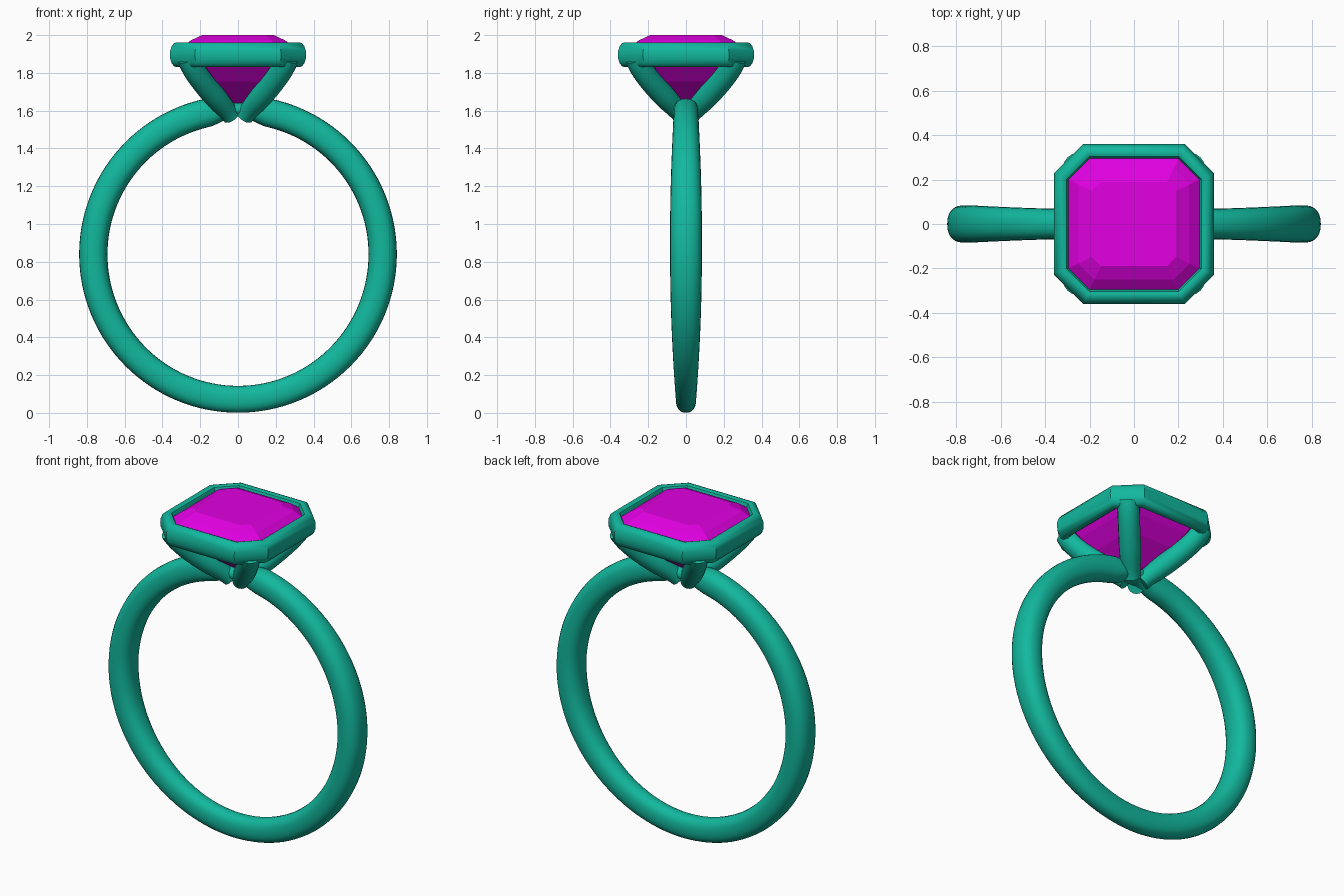
import bpy, math
from mathutils import Vector
from mathutils.geometry import interpolate_bezier

if "Cube" in bpy.data.objects:
    bpy.data.objects.remove(bpy.data.objects["Cube"])


def material(name, rgb):
    m = bpy.data.materials.new(name)
    m.diffuse_color = (*rgb, 1)
    m.use_nodes = True
    m.node_tree.nodes["Principled BSDF"].inputs["Base Color"].default_value = m.diffuse_color
    return m


METAL = material("teal_metal", (0.006, 0.48, 0.34))
GEM = material("magenta_gem", (0.75, 0.0, 0.75))


def loft(name, rings, mat, wrap=False, smooth=None):
    """Skin equal-sized closed loops; cap the ends or wrap round to the start."""
    n, k = len(rings[0]), len(rings)
    verts = [p for r in rings for p in r]
    faces = []
    for i in range(k if wrap else k - 1):
        a, b = i * n, (i + 1) % k * n
        faces += [(a + j, a + (j + 1) % n, b + (j + 1) % n, b + j) for j in range(n)]
    if not wrap:
        faces += [tuple(reversed(range(n))), tuple(range((k - 1) * n, k * n))]
    me = bpy.data.meshes.new(name)
    me.from_pydata(verts, [], faces)
    me.materials.append(mat)
    ob = bpy.data.objects.new(name, me)
    bpy.context.collection.objects.link(ob)
    bpy.ops.object.select_all(action='DESELECT')
    ob.select_set(True)
    bpy.context.view_layer.objects.active = ob
    bpy.ops.object.mode_set(mode='EDIT')
    bpy.ops.mesh.select_all(action='SELECT')
    bpy.ops.mesh.remove_doubles(threshold=1e-5)
    bpy.ops.mesh.normals_make_consistent(inside=False)
    bpy.ops.object.mode_set(mode='OBJECT')
    if smooth:
        bpy.ops.object.shade_smooth_by_angle(angle=math.radians(smooth))
    return ob


def section(centre, u, v, a, b, power=1.0, n=24):
    """Rounded cross-section with half-sizes a along u and b along v."""
    def s(t):
        return math.copysign(abs(t) ** power, t)
    return [centre + u * a * s(math.cos(2 * math.pi * j / n))
            + v * b * s(math.sin(2 * math.pi * j / n)) for j in range(n)]


def ease(t):
    t = max(0.0, min(1.0, t))
    return t * t * (3 - 2 * t)


def octagon(h, c, z):
    """Square of half-size h with corners cut back to c."""
    return [Vector((x, y, z)) for x, y in
            ((h, -c), (h, c), (c, h), (-c, h), (-h, c), (-h, -c), (-c, -h), (c, -h))]


# Band: wide at the sides, slim at the bottom, pinched where its ends meet on top
rings = []
N = 128
for i in range(N + 1):
    ang = 2 * math.pi * i / N                    # 0 = top
    d = Vector((math.sin(ang), 0, math.cos(ang)))
    off = min(ang, 2 * math.pi - ang)
    pinch = 1 - ease(off / 0.22)
    side = ease((off - 0.2) / 1.2)
    low = ease((off - 1.6) / 1.5)
    width = 0.066 + 0.018 * side - 0.03 * low
    thick = 0.075 - 0.004 * low - 0.04 * pinch
    centre = Vector((0, 0, 0.84)) + d * (0.766 + 0.002 * low)
    rings.append(section(centre, d, Vector((0, 1, 0)), thick, width, 0.85))
loft("band", rings[:-1], METAL, wrap=True, smooth=60)

# Four prongs rising diagonally from the band to the cut corners of the bezel
for sx, sy in ((1, 1), (1, -1), (-1, 1), (-1, -1)):
    pts = interpolate_bezier(*[Vector((x * sx, y * sy, z)) for x, y, z in
                               ((0.035, 0.022, 1.57), (0.09, 0.075, 1.65),
                                (0.22, 0.22, 1.76), (0.262, 0.262, 1.88))], 20)
    across = Vector((-sy, sx, 0)).normalized()
    rings = []
    for i, p in enumerate(pts):
        t = (pts[min(i + 1, 19)] - pts[max(i - 1, 0)]).normalized()
        r = 0.048 + 0.013 * ease(i / 8)
        rings.append(section(p, across, t.cross(across).normalized(), r, r, 1, 16))
    loft(f"prong_{'right' if sx > 0 else 'left'}_{'back' if sy > 0 else 'front'}",
         rings, METAL, smooth=50)

# Bezel: rounded octagonal rim
profile = [(0.295, 1.94), (0.303, 1.957), (0.315, 1.962)]
for i in range(9):
    a = math.pi / 2 - math.pi * i / 8
    profile.append((0.325 + 0.036 * math.cos(a), 1.896 + 0.066 * math.sin(a)))
profile += [(0.305, 1.83), (0.285, 1.845), (0.282, 1.88), (0.295, 1.91)]
loft("bezel", [octagon(h, 0.2 + 0.414 * (h - 0.295), z) for h, z in profile],
     METAL, wrap=True, smooth=40)

# Step-cut gem: table, two crown steps, girdle, pavilion steps down to a point
steps = [(0.19, 0.148, 2.0), (0.25, 0.178, 1.972), (0.296, 0.2, 1.935), (0.296, 0.2, 1.905),
         (0.245, 0.165, 1.83), (0.175, 0.115, 1.755), (0.0, 0.0, 1.62)]
loft("gem", [octagon(*s) for s in steps], GEM)
